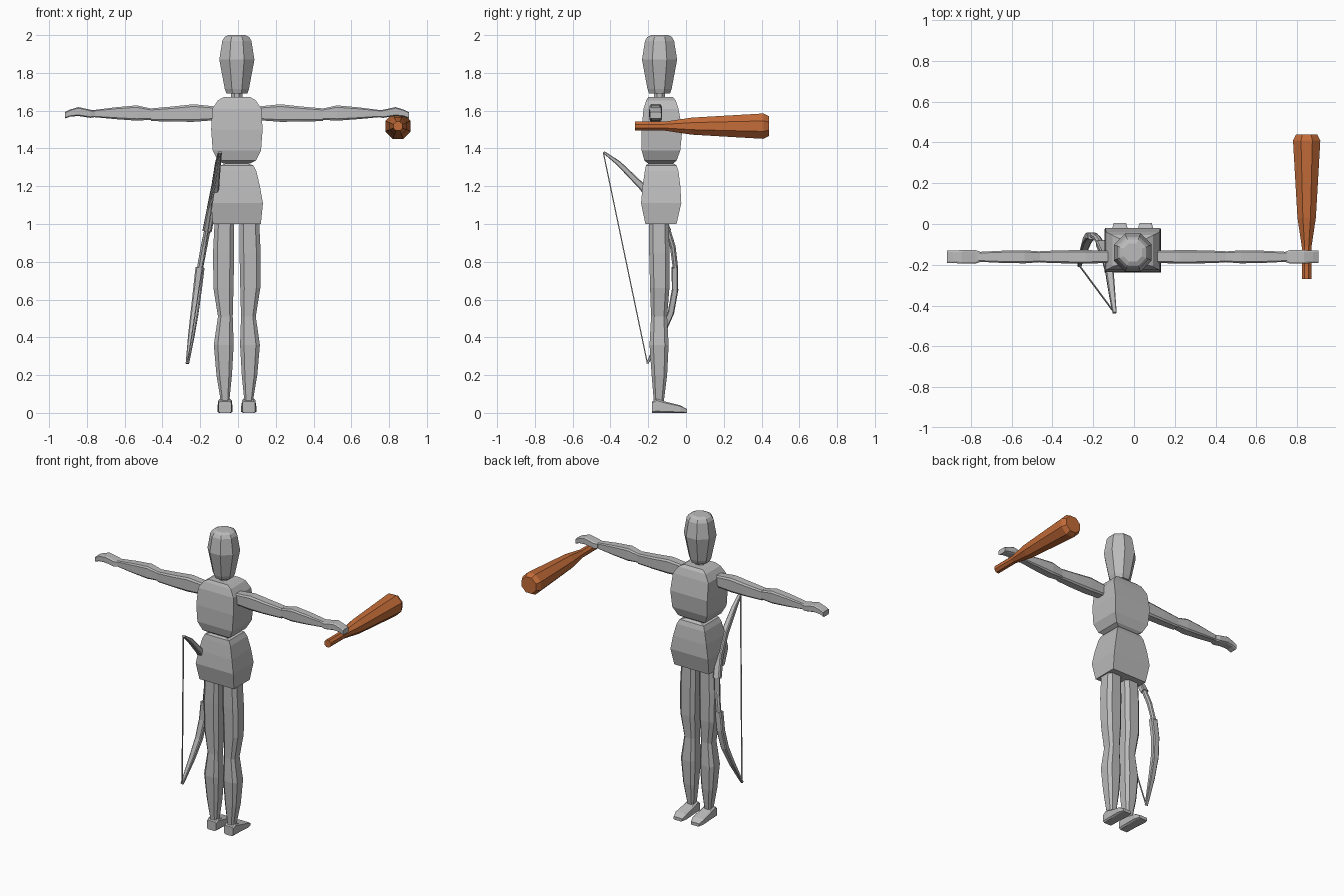
import bpy, bmesh
from mathutils import Vector

CX, CY = -0.006, -0.14   # body axis


def material(name, rgb):
    m = bpy.data.materials.new(name)
    m.diffuse_color = (*rgb, 1)
    return m


GREY = material("light grey", (0.5, 0.5, 0.5))
WOOD = material("orange wood", (0.55, 0.15, 0.04))


def loft(name, rings, mat):
    """Skin a list of equally sized point rings and cap both ends."""
    bm = bmesh.new()
    vs = [[bm.verts.new(p) for p in r] for r in rings]
    n = len(vs[0])
    for a, b in zip(vs, vs[1:]):
        for i in range(n):
            j = (i + 1) % n
            bm.faces.new((a[i], a[j], b[j], b[i]))
    bm.faces.new(vs[0])
    bm.faces.new(vs[-1])
    bmesh.ops.recalc_face_normals(bm, faces=bm.faces)
    me = bpy.data.meshes.new(name)
    bm.to_mesh(me)
    bm.free()
    me.materials.append(mat)
    ob = bpy.data.objects.new(name, me)
    bpy.context.collection.objects.link(ob)
    return ob


def section(center, u, v, cut):
    """Rectangle with half axes u, v; cut chamfers its corners (0.586 = octagon)."""
    c, u, v = Vector(center), Vector(u), Vector(v)
    k = 1 - cut
    if cut == 0:
        co = [(1, 1), (-1, 1), (-1, -1), (1, -1)]
    else:
        co = [(1, k), (k, 1), (-k, 1), (-1, k), (-1, -k), (-k, -1), (k, -1), (1, -k)]
    return [c + u * a + v * b for a, b in co]


def upright(name, rows, cut):
    """rows: z, x0, x1, y0, y1"""
    return loft(name, [section(((x0 + x1) / 2, (y0 + y1) / 2, z), ((x1 - x0) / 2, 0, 0),
                               (0, (y1 - y0) / 2, 0), cut) for z, x0, x1, y0, y1 in rows], GREY)


def centred(name, rows, cut):
    """rows: z, half width, y0, y1"""
    return upright(name, [(z, CX - w, CX + w, a, b) for z, w, a, b in rows], cut)


# head and neck
centred("head", [(z, r, CY - r, CY + r) for z, r in
                 [(1.69, .055), (1.715, .064), (1.87, .093), (1.97, .077), (1.99, .065), (2.0, .045)]], .586)
centred("neck", [(1.64, .03, CY - .03, CY + .03), (1.70, .03, CY - .03, CY + .03)], .586)

# torso
centred("chest", [(1.32, .07, -.20, -.07), (1.335, .10, -.22, -.05), (1.39, .128, -.235, -.03),
                  (1.50, .136, -.235, -.02), (1.61, .13, -.225, -.04), (1.655, .10, -.21, -.055),
                  (1.672, .07, -.20, -.07)], 0)
centred("hips", [(1.00, .127, -.215, -.05), (1.11, .138, -.238, -.025), (1.20, .122, -.23, -.03),
                 (1.28, .103, -.218, -.04), (1.31, .088, -.212, -.05), (1.33, .03, -.19, -.08)], 0)

LEG = [(.05, .040, .085, -.17, -.12), (.08, .038, .088, -.172, -.115), (.20, .026, .108, -.182, -.10),
       (.36, .017, .122, -.193, -.092), (.51, .022, .100, -.185, -.10), (.66, .018, .124, -.19, -.088),
       (.85, .014, .126, -.195, -.088), (1.01, .014, .118, -.195, -.09)]
FOOT = [(-.18, .034, .060), (-.155, .036, .075), (-.11, .037, .06), (-.03, .04, .04), (.005, .03, .02)]
UPPER = [(.11, 1.55, 1.622, .03), (.23, 1.541, 1.634, .033), (.34, 1.542, 1.622, .032), (.455, 1.545, 1.612, .028)]
FORE = [(.45, 1.552, 1.61, .026), (.53, 1.547, 1.628, .032), (.64, 1.555, 1.618, .03), (.76, 1.566, 1.603, .024)]
HAND = [(.75, 1.566, 1.602, .026), (.775, 1.562, 1.605, .034), (.84, 1.572, 1.619, .033), (.885, 1.568, 1.605, .03),
        (.911, 1.558, 1.592, .03)]

for s, side in ((1, "right"), (-1, "left")):
    # leg and foot
    upright(side + "_leg", [(z, CX + s * a, CX + s * b, y0, y1) for z, a, b, y0, y1 in LEG], .4)
    fx = CX + s * .063
    loft(side + "_foot", [section((fx, y, h / 2), (w, 0, 0), (0, 0, h / 2), .25)
                          for y, w, h in FOOT], GREY)
    # arm in three pieces
    for part, rows, cut in (("upper_arm", UPPER, .25), ("forearm", FORE, .25), ("hand", HAND, .25)):
        loft(f"{side}_{part}", [section((CX + s * x, -.161, (z0 + z1) / 2), (0, w, 0),
                                        (0, 0, (z1 - z0) / 2), cut) for x, z0, z1, w in rows], GREY)

# club lying along y below the hand
loft("club", [section((.847, y, 1.518), (r, 0, 0), (0, 0, r), .586) for y, r in
              [(-.27, .024), (-.11, .024), (.03, .045), (.20, .055), (.41, .067), (.44, .052)]], WOOD)

# bow: x, y, z, half width, half thickness
UP_LIMB = [(-.095, -.435, 1.38, .010, .006), (-.106, -.355, 1.32, .015, .013), (-.120, -.235, 1.20, .02, .018),
           (-.140, -.150, 1.09, .022, .018), (-.163, -.095, .965, .024, .016)]
GRIP = [(-.160, -.10, .98, .016, .014), (-.180, -.07, .88, .017, .015), (-.202, -.055, .76, .016, .014)]
LOW_LIMB = [(-.201, -.06, .77, .024, .016), (-.215, -.058, .65, .023, .017), (-.230, -.08, .53, .021, .017),
            (-.247, -.13, .41, .017, .014), (-.268, -.205, .262, .009, .006)]
TIPS = [(-.095, -.437, 1.375, .003, .003), (-.267, -.205, .265, .003, .003)]


def sweep(name, rows, cut):
    pts = [Vector(r[:3]) for r in rows]
    rings = []
    for i, r in enumerate(rows):
        t = (pts[min(i + 1, len(pts) - 1)] - pts[max(i - 1, 0)]).normalized()
        across = Vector((1, 0, 0))
        across = (across - t * across.dot(t)).normalized()
        rings.append(section(pts[i], across * r[3], t.cross(across) * r[4], cut))
    return loft(name, rings, GREY)


sweep("bow_upper_limb", UP_LIMB, .3)
sweep("bow_grip", GRIP, .586)
sweep("bow_lower_limb", LOW_LIMB, .3)
sweep("bow_string", TIPS, 0)
